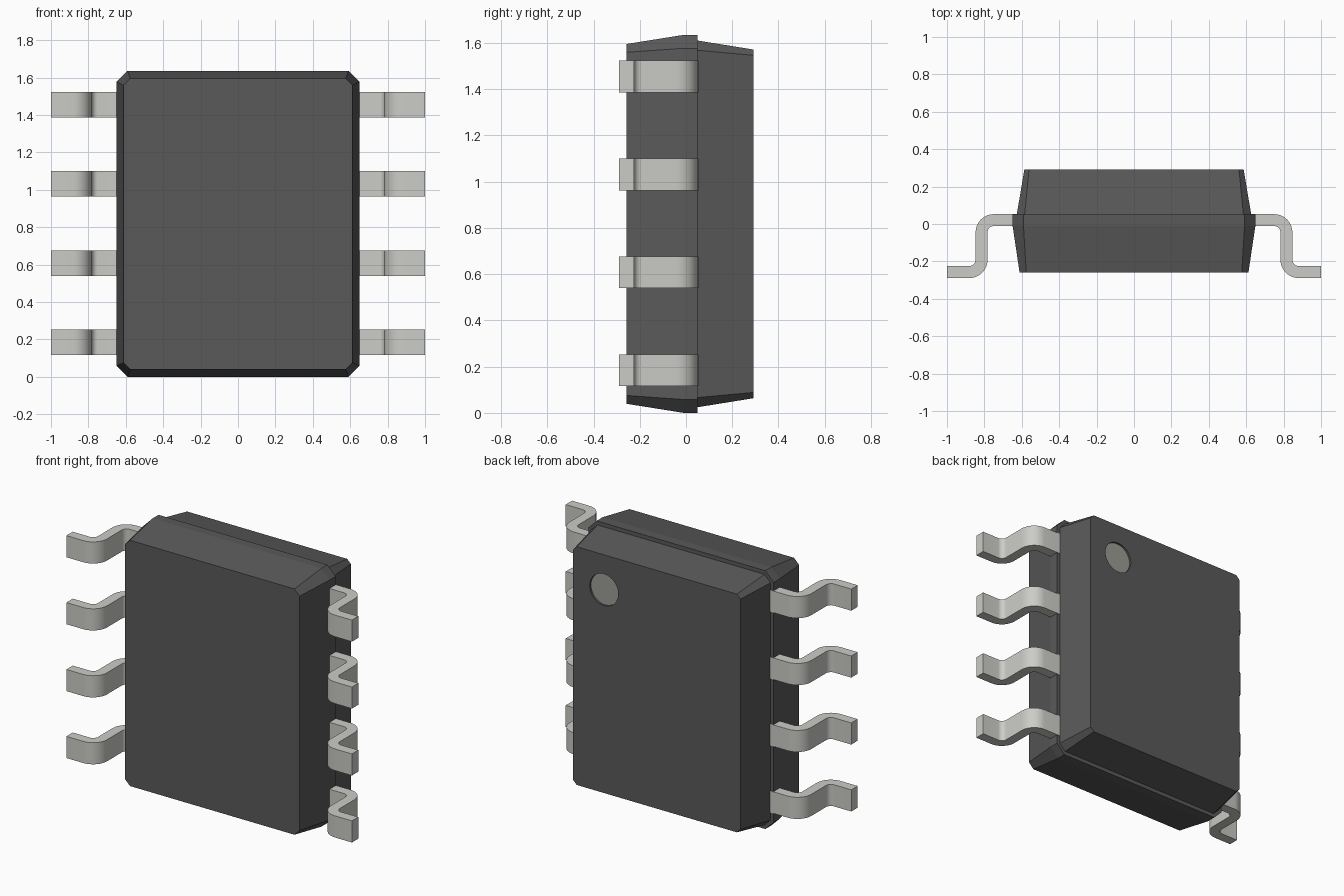
import bpy, bmesh, math
from mathutils import Vector, Matrix

if "Cube" in bpy.data.objects:
    bpy.data.objects.remove(bpy.data.objects["Cube"])

MID_Z = 0.8175


def material(name, color):
    m = bpy.data.materials.new(name)
    m.diffuse_color = (*color, 1)
    m.use_nodes = True
    m.node_tree.nodes["Principled BSDF"].inputs["Base Color"].default_value = m.diffuse_color
    return m


plastic = material("dark_plastic", (0.1, 0.1, 0.1))
metal = material("pale_metal", (0.6, 0.6, 0.57))
mark = material("mark_grey", (0.33, 0.33, 0.3))


def finish(name, bm, mat):
    bmesh.ops.recalc_face_normals(bm, faces=bm.faces)
    me = bpy.data.meshes.new(name)
    bm.to_mesh(me)
    bm.free()
    me.materials.append(mat)
    ob = bpy.data.objects.new(name, me)
    bpy.context.collection.objects.link(ob)
    return ob


def smooth(ob):
    bpy.ops.object.select_all(action='DESELECT')
    ob.select_set(True)
    bpy.context.view_layer.objects.active = ob
    bpy.ops.object.shade_smooth_by_angle(angle=math.radians(30))


def octagon(bm, y, hx, hz, c):
    # rectangle with cut corners at depth y
    pts = [(hx, hz - c), (hx - c, hz), (c - hx, hz), (-hx, hz - c),
           (-hx, c - hz), (c - hx, -hz), (hx - c, -hz), (hx, c - hz)]
    return [bm.verts.new((x, y, z + MID_Z)) for x, z in pts]


def cylinder(name, x, z, y0, y1, r, mat):
    bm = bmesh.new()
    bmesh.ops.create_cone(bm, cap_ends=True, segments=48, radius1=r, radius2=r, depth=y1 - y0,
                          matrix=Matrix.Translation((x, (y0 + y1) / 2, z))
                          @ Matrix.Rotation(math.pi / 2, 4, 'X'))
    return finish(name, bm, mat)


# Body: tapered halves with a small step at the parting line
bm = bmesh.new()
sections = [(-0.258, 0.612, 0.778, 0.036), (-0.01, 0.649, MID_Z, 0.058), (0.05, 0.649, MID_Z, 0.058),
            (0.05, 0.627, 0.793, 0.042), (0.292, 0.586, 0.754, 0.025)]
rings = [octagon(bm, *s) for s in sections]
for a, b in zip(rings, rings[1:]):
    for i in range(8):
        j = (i + 1) % 8
        bm.faces.new((a[i], a[j], b[j], b[i]))
bm.faces.new(rings[0])
bm.faces.new(rings[-1])
body = finish("body", bm, plastic)

# Round recess on the back with a pale floor
cutter = cylinder("recess_cutter", 0.37, 1.35, 0.277, 0.35, 0.1, mark)
cutter.hide_render = True
cutter.hide_viewport = True
cut = body.modifiers.new("recess", 'BOOLEAN')
cut.operation = 'DIFFERENCE'
cut.solver = 'EXACT'
cut.object = cutter
smooth(cylinder("index_mark", 0.37, 1.35, 0.26, 0.28, 0.0995, mark))

# Lead centre line: straight, bend down, bend out to the foot
R, T, W = 0.066, 0.032, 0.137
Y_TOP, Y_FOOT, X_LEG = 0.021, -0.257, 0.815
path = [(Vector((0.58, Y_TOP)), math.pi / 2)]
N = 8
for k in range(N + 1):
    a = math.pi / 2 * (1 - k / N)
    path.append((Vector((X_LEG - R + R * math.cos(a), Y_TOP - R + R * math.sin(a))), a))
for k in range(N + 1):
    a = math.pi / 2 * k / N
    path.append((Vector((X_LEG + R - R * math.cos(a), Y_FOOT + R - R * math.sin(a))), a))
path.append((Vector((1.0, Y_FOOT)), math.pi / 2))


def lead(name, z, side):
    bm = bmesh.new()
    loops = []
    for p, a in path:
        n = Vector((math.cos(a), math.sin(a))) * T
        loops.append([bm.verts.new((side * q.x, q.y, z + h))
                      for q, h in ((p + n, W / 2), (p - n, W / 2), (p - n, -W / 2), (p + n, -W / 2))])
    for a, b in zip(loops, loops[1:]):
        for i in range(4):
            j = (i + 1) % 4
            bm.faces.new((a[i], a[j], b[j], b[i]))
    bm.faces.new(loops[0])
    bm.faces.new(loops[-1])
    smooth(finish(name, bm, metal))


# Four leads along each side
for side, label in ((-1, "left"), (1, "right")):
    for i in range(4):
        lead(f"lead_{label}_{i + 1}", MID_Z + 0.002 + (i - 1.5) * 0.4237, side)
